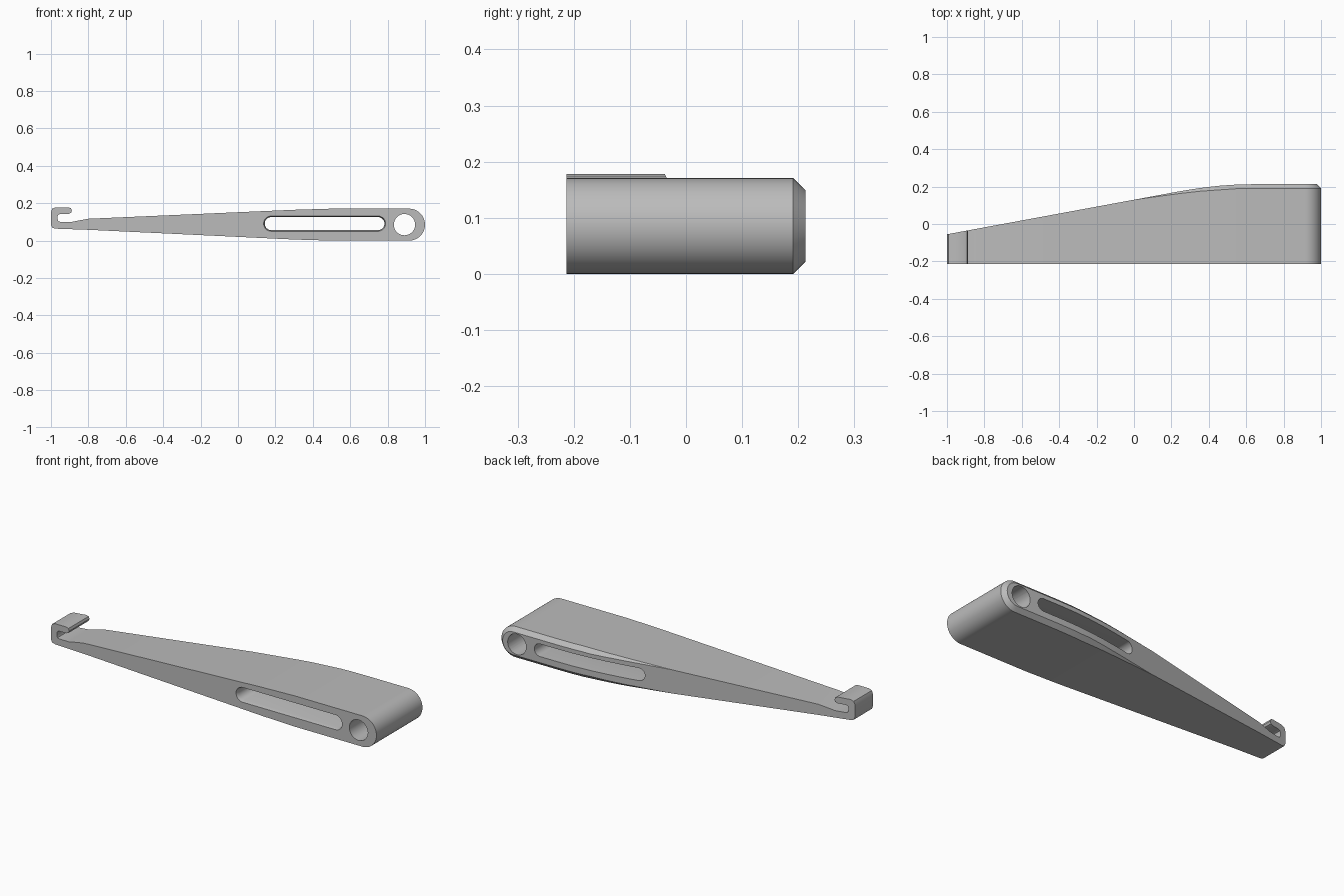
import bpy, bmesh, math

cube = bpy.data.objects.get("Cube")
if cube:
    bpy.data.objects.remove(cube, do_unlink=True)

FRONT, CHAMFER, R, MID = -0.213, 0.022, 0.0855, 0.0855
END_X = 1 - R

TOP = [(-0.8, 0.117), (0.3, 0.165), (0.5, 0.171), (1, 0.171)]
BOTTOM = [(-0.8, 0.058), (0.3, 0.006), (0.5, 0), (1, 0)]
BACK = [(-1, -0.055), (0.25, 0.176), (0.35, 0.192), (0.45, 0.204), (0.55, 0.211), (0.65, 0.213), (1, 0.213)]


def interp(points, x):
    for (x0, v0), (x1, v1) in zip(points, points[1:]):
        if x <= x1:
            return v0 + (v1 - v0) * (x - x0) / (x1 - x0)
    return points[-1][1]


def edge_width(x):
    return CHAMFER * min(max(x / 0.45, 0), 1)


def section(bm, x, angle=0.0):
    """Six-point slice of the arm, with a chamfer at the back corners."""
    w, back = edge_width(x), interp(BACK, x)
    if angle:
        xo, xi = END_X + R * math.sin(angle), END_X + (R - w) * math.sin(angle)
        ho, hi = R * math.cos(angle), (R - w) * math.cos(angle)
        b, t, bi, ti = MID - ho, MID + ho, MID - hi, MID + hi
    else:
        xo = xi = x
        b, t = interp(BOTTOM, x), interp(TOP, x)
        bi, ti = b + w, t - w
    pts = [(xo, FRONT, b), (xo, FRONT, t), (xo, back - w, t),
           (xi, back, ti), (xi, back, bi), (xo, back - w, b)]
    return [bm.verts.new(p) for p in pts]


def finish(bm, name):
    bmesh.ops.remove_doubles(bm, verts=bm.verts, dist=1e-5)
    bmesh.ops.dissolve_degenerate(bm, edges=bm.edges, dist=1e-5)
    bmesh.ops.recalc_face_normals(bm, faces=bm.faces)
    mesh = bpy.data.meshes.new(name)
    bm.to_mesh(mesh)
    bm.free()
    obj = bpy.data.objects.new(name, mesh)
    bpy.context.collection.objects.link(obj)
    return obj


# Tapered arm with a round end
bm = bmesh.new()
slices = [section(bm, -0.8), section(bm, -0.4)]
slices += [section(bm, i * 0.05) for i in range(19)]
slices += [section(bm, END_X, 1e-6 + math.pi / 2 * i / 12) for i in range(13)]
for s0, s1 in zip(slices, slices[1:]):
    for i in range(6):
        j = (i + 1) % 6
        bm.faces.new((s0[i], s0[j], s1[j], s1[i]))

# Hook at the thin end, sharing the first slice of the arm
hook = [(-0.85, 0.108), (-0.89, 0.1), (-0.95, 0.1), (-0.96, 0.104), (-0.964, 0.113),
        (-0.964, 0.13), (-0.96, 0.139), (-0.95, 0.143), (-0.906, 0.143), (-0.893, 0.148),
        (-0.888, 0.16), (-0.893, 0.173), (-0.906, 0.178), (-0.975, 0.178), (-0.993, 0.171),
        (-1, 0.153), (-1, 0.085), (-0.993, 0.069), (-0.975, 0.064)]
f = [slices[0][1]] + [bm.verts.new((x, FRONT, z)) for x, z in hook] + [slices[0][0]]
b = [slices[0][3]] + [bm.verts.new((x, interp(BACK, x), z)) for x, z in hook] + [slices[0][4]]
bm.faces.new(f)
bm.faces.new(b[::-1])
for i in range(len(f) - 1):
    bm.faces.new((f[i], f[i + 1], b[i + 1], b[i]))
arm = finish(bm, "hooked_arm")


def cutter(name, x0, x1, r, z, rim):
    """Stadium-shaped cutter, slightly flared at the front."""
    bm = bmesh.new()
    rings = []
    for y, rad in [(-0.3, r + rim), (FRONT, r + rim), (FRONT + 0.02, r), (0.3, r)]:
        ring = []
        for i in range(34):
            k = i % 17
            a = math.pi * k / 16 + (math.pi / 2 if i > 16 else -math.pi / 2)
            cx = x0 if i > 16 else x1
            ring.append(bm.verts.new((cx + rad * math.cos(a), y, z + rad * math.sin(a))))
        rings.append(ring)
    for r0, r1 in zip(rings, rings[1:]):
        for i in range(34):
            j = (i + 1) % 34
            bm.faces.new((r0[i], r0[j], r1[j], r1[i]))
    bm.faces.new(rings[0])
    bm.faces.new(rings[-1][::-1])
    return finish(bm, name)


# Long slot and round pivot hole
bpy.context.view_layer.objects.active = arm
arm.select_set(True)
for tool in (cutter("slot_cutter", 0.178, 0.748, 0.035, 0.091, 0.006),
             cutter("hole_cutter", 0.89, 0.89, 0.057, MID, 0.0)):
    tool.hide_render = True
    mod = arm.modifiers.new("cut", "BOOLEAN")
    mod.operation, mod.solver, mod.object = "DIFFERENCE", "EXACT", tool
    bpy.ops.object.modifier_apply(modifier=mod.name)
    bpy.data.objects.remove(tool, do_unlink=True)

# Plain grey finish
grey = bpy.data.materials.new("plain_grey")
grey.use_nodes = True
colour = (0.5, 0.5, 0.5, 1)
grey.diffuse_color = colour
grey.node_tree.nodes["Principled BSDF"].inputs["Base Color"].default_value = colour
arm.data.materials.clear()
arm.data.materials.append(grey)
bpy.ops.object.shade_smooth_by_angle(angle=math.radians(30))
